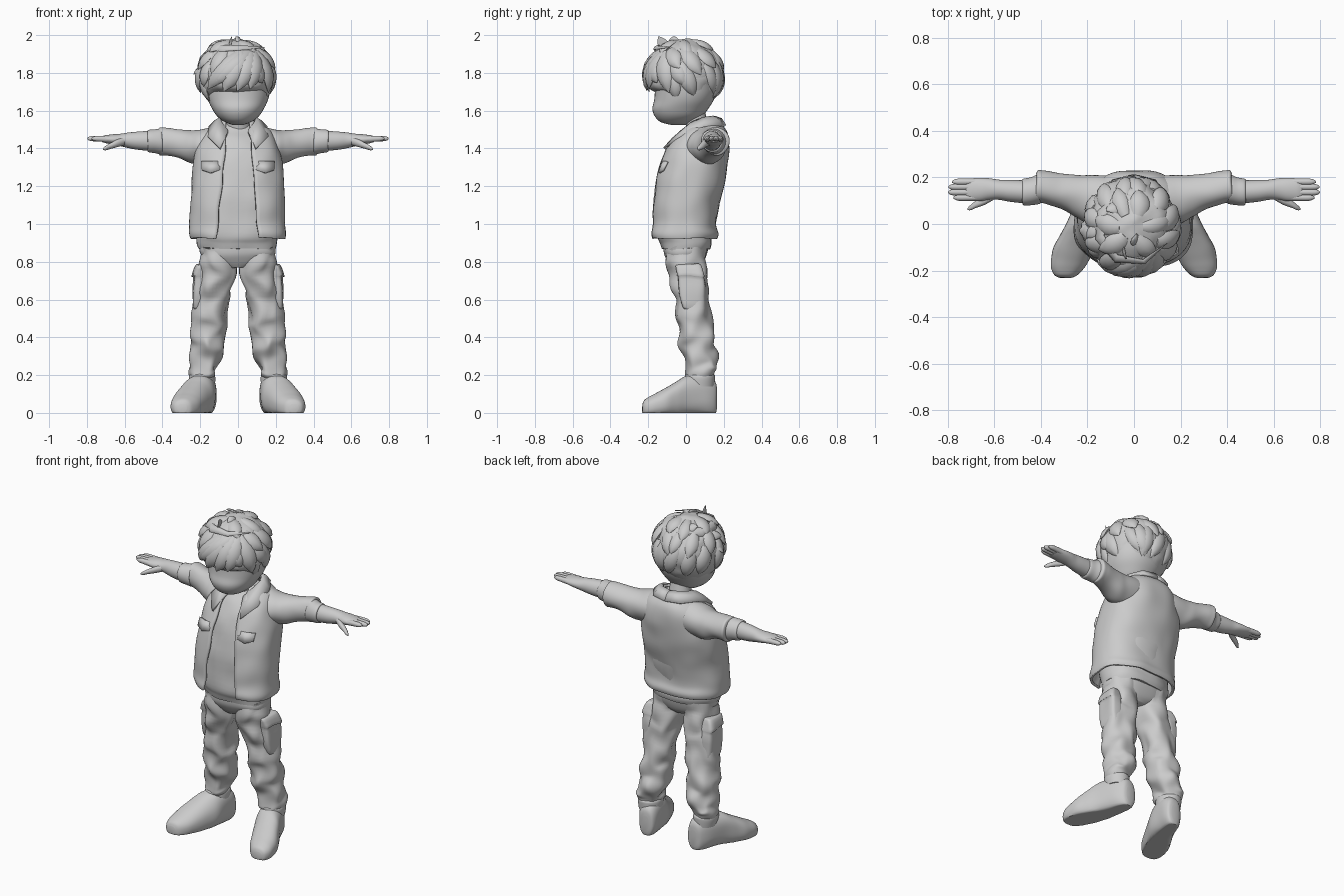
import bpy, bmesh, math, random
from mathutils import Vector, noise

random.seed(4)
grey = bpy.data.materials.new("plain_grey")
grey.diffuse_color = (0.6, 0.6, 0.6, 1)


def finish(name, bm, mirror=False, thick=0.0, angle=50):
    bmesh.ops.recalc_face_normals(bm, faces=bm.faces)
    me = bpy.data.meshes.new(name)
    bm.to_mesh(me)
    bm.free()
    me.materials.append(grey)
    ob = bpy.data.objects.new(name, me)
    bpy.context.collection.objects.link(ob)
    bpy.context.view_layer.objects.active = ob
    ob.select_set(True)
    bpy.ops.object.shade_smooth_by_angle(angle=math.radians(angle))
    ob.select_set(False)
    if thick:
        m = ob.modifiers.new("thickness", "SOLIDIFY")
        m.thickness, m.offset = thick, 0
    if mirror:
        ob.modifiers.new("mirror", "MIRROR")
    return ob


def smooth_keys(keys, sub):
    """Catmull-Rom interpolation of section keys."""
    out = []
    for i in range(len(keys) - 1):
        p0, p1 = keys[max(i - 1, 0)], keys[i]
        p2, p3 = keys[i + 1], keys[min(i + 2, len(keys) - 1)]
        for s in range(sub):
            t = s / sub
            out.append([0.5 * (2 * b + (c - a) * t + (2 * a - 5 * b + 4 * c - d) * t * t
                               + (3 * b - a - 3 * c + d) * t ** 3)
                        for a, b, c, d in zip(p0, p1, p2, p3)])
    return out + [list(keys[-1])]


def loft(name, keys, axis="z", n=40, sub=5, p=2.0, wrinkle=0.0, freq=9, gap=None,
         floor=False, **kw):
    """Sections (t, u, v, ru, rv) along an axis; gap(t) leaves a front opening."""
    bm = bmesh.new()
    rings = []
    for t, u, v, ru, rv in smooth_keys(keys, sub):
        ring = []
        half = math.asin(min(0.9, gap(t) / ru)) if gap else 0
        steps = n + 1 if gap else n
        for k in range(steps):
            a = -math.pi / 2 + half + (2 * math.pi - 2 * half) * k / n
            c, s = math.cos(a), math.sin(a)
            x = u + ru * math.copysign(abs(c) ** (2 / p), c)
            y = v + rv * math.copysign(abs(s) ** (2 / p), s)
            co = Vector({"z": (x, y, t), "x": (t, x, y), "y": (x, t, y)}[axis])
            if wrinkle:
                co += noise.noise_vector(co * freq) * wrinkle
            if floor:
                co.z = max(co.z, 0)
            ring.append(bm.verts.new(co))
        rings.append(ring)
    for r, q in zip(rings, rings[1:]):
        for k in range(n):
            j = k + 1 if gap else (k + 1) % n
            bm.faces.new((r[k], r[j], q[j], q[k]))
    if not gap:
        bm.faces.new(rings[0])
        bm.faces.new(rings[-1])
    return finish(name, bm, **kw)


# --- head and neck ---
loft("head", [(1.525, 0, -.04, .03, .04), (1.54, 0, -.05, .07, .085), (1.57, 0, -.04, .11, .125),
              (1.61, 0, -.03, .137, .148), (1.66, 0, -.01, .16, .158), (1.72, 0, 0, .172, .165),
              (1.82, 0, 0, .18, .17), (1.92, 0, 0, .10, .10)], p=2.15)
loft("neck", [(1.45, 0, .08, .075, .07), (1.52, 0, .06, .065, .06), (1.6, 0, .04, .065, .06)])

# --- shirt under the open jacket ---
loft("shirt", [(.87, 0, 0, .205, .13), (.90, 0, 0, .213, .137), (.96, 0, -.005, .215, .145),
               (1.15, 0, .02, .21, .165), (1.35, 0, .045, .19, .15), (1.44, 0, .07, .15, .125),
               (1.5, 0, .085, .10, .09), (1.54, 0, .085, .075, .06)], p=2.3, wrinkle=.012)

# --- jacket body, open down the front ---
loft("jacket", [(.925, .0, -.01, .245, .17), (.95, 0, -.01, .25, .175), (1.0, 0, -.012, .247, .165),
                (1.1, 0, -.005, .243, .168), (1.22, 0, .02, .236, .178), (1.33, 0, .045, .228, .173),
                (1.42, 0, .065, .205, .158), (1.48, 0, .085, .17, .125), (1.52, 0, .095, .125, .085),
                (1.545, 0, .098, .095, .065)],
     n=64, p=2.5, wrinkle=.009, freq=8, thick=.014,
     gap=lambda z: .09 - .09 * (z - .93) if z < 1.35 else .052)

# --- sleeves, rolled cuffs, forearms and hands ---
loft("sleeve", [(.08, .11, 1.415, .09, .10), (.18, .11, 1.412, .105, .095), (.25, .125, 1.412, .092, .088),
                (.32, .14, 1.425, .077, .077), (.38, .155, 1.435, .072, .074),
                (.41, .16, 1.438, .070, .073), (.418, .16, 1.438, .055, .058)],
     axis="x", wrinkle=.01, mirror=True)
loft("cuff", [(.40, .15, 1.437, .058, .06), (.405, .15, 1.437, .066, .068), (.44, .14, 1.439, .06, .062),
              (.475, .137, 1.44, .055, .058), (.48, .137, 1.44, .045, .045)],
     axis="x", wrinkle=.006, mirror=True)
loft("forearm", [(.45, .137, 1.44, .05, .054), (.53, .142, 1.441, .047, .048), (.58, .147, 1.443, .043, .041),
                 (.62, .15, 1.445, .046, .033), (.66, .148, 1.447, .05, .028), (.70, .147, 1.449, .048, .021),
                 (.72, .147, 1.449, .044, .015)], axis="x", mirror=True)
for i, (y, tip) in enumerate([(.113, .775), (.136, .797), (.159, .795), (.181, .78)]):
    loft(f"finger_{i + 1}", [(.66, y, 1.447, .013, .017), (.72, y, 1.451, .0145, .0155),
                             (tip - .018, y, 1.452, .013, .013), (tip, y, 1.452, .004, .004)],
         axis="x", n=14, sub=3, mirror=True)
loft("thumb", [(.60, .125, 1.44, .02, .022), (.64, .10, 1.427, .018, .02), (.68, .083, 1.411, .015, .015),
               (.70, .071, 1.402, .012, .012), (.715, .064, 1.396, .004, .004)],
     axis="x", n=14, sub=3, mirror=True)

# --- trousers: hips, legs, cargo pockets ---
loft("hips", [(.77, 0, .0, .06, .07), (.80, 0, .0, .15, .095), (.84, 0, -.003, .197, .115),
              (.89, 0, 0, .20, .122), (.92, 0, 0, .19, .12)], p=2.4, wrinkle=.008)
loft("leg", [(.185, .19, .075, .055, .07), (.205, .195, .072, .068, .08), (.235, .192, .078, .073, .092),
             (.29, .168, .078, .082, .10), (.35, .158, .065, .084, .098), (.42, .157, .055, .086, .095),
             (.5, .15, .045, .09, .09), (.6, .138, .03, .09, .092), (.7, .122, .015, .092, .098),
             (.8, .107, .0, .097, .108), (.88, .10, 0, .095, .11)],
     p=2.25, wrinkle=.024, freq=11, mirror=True)
loft("cargo_pocket", [(.55, .205, .045, .02, .05), (.56, .21, .045, .03, .065), (.65, .206, .035, .034, .07),
                      (.72, .2, .025, .034, .072), (.725, .2, .024, .042, .076), (.78, .19, .015, .034, .07),
                      (.79, .185, .015, .02, .055)], p=4, sub=3, wrinkle=.012, mirror=True)

# --- shoes ---
loft("shoe", [(.165, .166, .07, .025, .05), (.155, .167, .08, .045, .085), (.12, .175, .09, .062, .105),
              (.06, .19, .095, .075, .11), (0, .208, .09, .084, .105), (-.05, .232, .07, .088, .095),
              (-.10, .255, .055, .09, .08), (-.15, .272, .04, .082, .066), (-.19, .284, .03, .07, .056),
              (-.22, .292, .025, .048, .042), (-.23, .295, .025, .025, .02)],
     axis="y", p=2.4, floor=True, wrinkle=.005, mirror=True)
loft("shoe_collar", [(.14, .188, .075, .066, .075), (.18, .19, .075, .07, .078), (.20, .19, .075, .067, .077),
                     (.208, .19, .075, .055, .065)], mirror=True)


def sheet(name, rows, thick, mirror=True):
    """Subdivided cloth sheet through rows of points."""
    bm = bmesh.new()
    grid = [[bm.verts.new(c) for c in row] for row in rows]
    for r, q in zip(grid, grid[1:]):
        for k in range(len(r) - 1):
            bm.faces.new((r[k], r[k + 1], q[k + 1], q[k]))
    return finish(name, bm, mirror, thick)


# --- collar: folded flap running from the nape to the front points ---
sheet("collar", [[(0, .155, 1.565), (.06, .14, 1.567), (.092, .09, 1.56), (.085, .03, 1.535), (.052, -.02, 1.49)],
                 [(0, .185, 1.555), (.075, .165, 1.555), (.118, .095, 1.545), (.115, .01, 1.515), (.07, -.07, 1.45)],
                 [(0, .208, 1.52), (.09, .185, 1.52), (.15, .095, 1.515), (.158, -.03, 1.46), (.095, -.115, 1.40)]],
      .014)

# --- chest pocket flaps ---
sheet("pocket_flap", [[(.095, -.122, 1.33), (.14, -.119, 1.33), (.19, -.098, 1.33)],
                      [(.095, -.142, 1.285), (.145, -.142, 1.27), (.19, -.12, 1.285)]], .012)

# --- hair cap: ellipsoid tucked in below an uneven hairline ---
C, R = Vector((-.012, -.008, 1.785)), Vector((.198, .202, .195))


def hairline(y):
    return 1.58 + .14 * max(0, min(1, (.09 - y) / .22))


bm = bmesh.new()
bmesh.ops.create_uvsphere(bm, u_segments=64, v_segments=40, radius=1)
for v in bm.verts:
    bump = 1 + .05 * noise.noise(v.co * 3.5)
    v.co = C + Vector(a * b for a, b in zip(v.co, R)) * bump
    low = hairline(v.co.y) - v.co.z
    if low > 0:
        k = max(.55, 1 - 6 * low)
        v.co = Vector((v.co.x * k, .02 + (v.co.y - .02) * k, max(v.co.z, hairline(v.co.y) - .05)))
finish("hair_cap", bm)

# --- hair locks: flattened tapering tufts lying over the cap ---
bm = bmesh.new()


def on_cap(az, el, h):
    d = Vector((math.cos(el) * math.cos(az), math.cos(el) * math.sin(az), math.sin(el)))
    return C + Vector(a * b for a, b in zip(d, R)) * h, d


def lock(az, el, az2, el2, width, lift):
    rings = []
    for i in range(8):
        t = i / 7
        p, d = on_cap(az + (az2 - az) * t, el + (el2 - el) * t, .95 + .05 * t + lift * t * t)
        q, _ = on_cap(az + (az2 - az) * (t + .05), el + (el2 - el) * (t + .05), 1)
        f, _ = on_cap(az + (az2 - az) * t, el + (el2 - el) * t, 1)
        side = d.cross(q - f).normalized()
        w = width * (.55 + 1.2 * t) * (1 - t ** 2.2) + .0015
        rings.append([bm.verts.new(p + side * w * math.cos(a) + d * w * .5 * math.sin(a))
                      for a in (k * math.pi / 4 for k in range(8))])
    for r, s in zip(rings, rings[1:]):
        for k in range(8):
            bm.faces.new((r[k], r[(k + 1) % 8], s[(k + 1) % 8], s[k]))
    bm.faces.new(rings[0])
    bm.faces.new(rings[-1])


rad = math.radians
for el, drop, count in ((75, 40, 6), (48, 42, 10), (22, 38, 13)):
    for i in range(count):
        az = rad(360 * i / count + random.uniform(-9, 9))
        back = math.sin(az) > -.3
        end = el - drop - (14 if back and el < 30 else 0) + random.uniform(-6, 6)
        lock(az, rad(el), az + rad(random.uniform(8, 26)) * (-1 if math.cos(az) < .3 else 1),
             rad(end), random.uniform(.036, .05), random.uniform(.0, .09))
# fringe swept across the forehead, then sideburns
for a, b, e in ((300, 232, -14), (292, 250, -24), (305, 272, -23), (285, 222, -20), (312, 292, -20), (318, 335, -26)):
    lock(rad(a), rad(42), rad(b), rad(e), .052, .07)
for a in (200, 342):
    lock(rad(a), rad(5), rad(a + 3), rad(-42), .035, .02)
# stray tufts at the crown and sides
for a, e, a2, e2, l in ((250, 55, 262, 57, .27), (180, 40, 195, 25, .10), (20, 50, 335, 42, .16),
                        (190, 15, 185, 2, .13), (300, 70, 270, 75, .10), (120, 60, 150, 55, .10)):
    lock(rad(a), rad(e), rad(a2), rad(e2), .03, l)
for v in bm.verts:
    v.co.z = min(v.co.z, 2.0)
finish("hair_locks", bm, angle=60)
